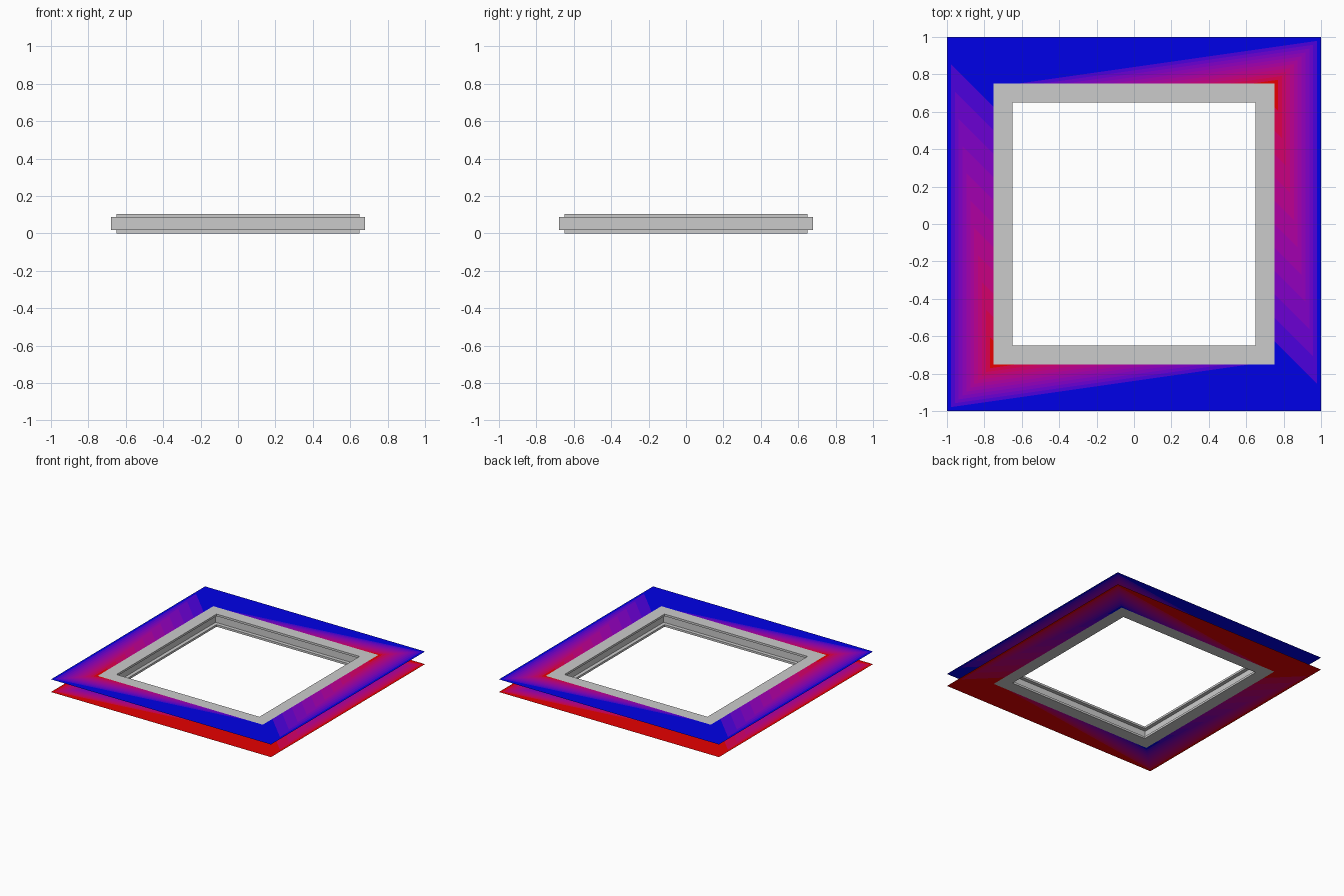
import bpy
from mathutils import Vector

if "Cube" in bpy.data.objects:
    bpy.data.objects.remove(bpy.data.objects["Cube"])

H = 0.104        # total height
LIP = 0.017      # height of the inner lips
OUT, MID, INN, WEB = 1.0, 0.75, 0.65, 0.68
BANDS = 12       # colour steps in each gradient
RED, BLUE = Vector((0.8, 0.0, 0.0)), Vector((0.0, 0.0, 0.8))


def make_object(name, verts, faces):
    mesh = bpy.data.meshes.new(name)
    mesh.from_pydata(verts, [], faces)
    obj = bpy.data.objects.new(name, mesh)
    bpy.context.collection.objects.link(obj)
    return obj


# Grey frame: channel profile (half width, z) swept round a square
profile = [(MID, 0), (INN, 0), (INN, LIP), (WEB, LIP),
           (WEB, H - LIP), (INN, H - LIP), (INN, H), (MID, H)]
corners = [(-1, -1), (1, -1), (1, 1), (-1, 1)]
verts = [(sx * r, sy * r, z) for r, z in profile for sx, sy in corners]
faces = [(4 * k + i, 4 * k + 4 + i, 4 * k + 4 + (i + 1) % 4, 4 * k + (i + 1) % 4)
         for k in range(len(profile) - 1) for i in range(4)]
make_object("channel_frame", verts, faces)


def flange(name, z, base, accent, up):
    """Flat square ring: base colour fading to accent at two inner corners."""
    verts, faces, levels = [], [], []

    def add(points, level):
        pts = [(p[0], p[1], z) for p in points]
        a, b, c = (Vector(p) for p in pts[:3])
        if ((b - a).cross(c - a).z > 0) != up:
            pts.reverse()
        faces.append(tuple(range(len(verts), len(verts) + len(pts))))
        verts.extend(pts)
        levels.append(level)

    def fade(tip, b, c):
        tip, b, c = Vector(tip), Vector(b), Vector(c)
        for i in range(BANDS):
            s, t = i / BANDS, (i + 1) / BANDS
            quad = [tip.lerp(b, t), tip.lerp(c, t)]
            quad += [tip.lerp(c, s), tip.lerp(b, s)] if i else [tip]
            add(quad, i)

    # Half of the ring, repeated with a half turn
    for s in (1, -1):
        o, m = s * OUT, s * MID
        fade((-m, -m), (-o, o), (-o, -o))
        fade((-m, -m), (-m, m), (-o, o))
        fade((-m, -m), (-o, -o), (m, -m))
        add([(-o, -o), (o, -o), (m, -m)], BANDS - 1)

    obj = make_object(name, verts, faces)
    for i in range(BANDS):
        mat = bpy.data.materials.new(f"{name}_shade_{i}")
        mat.diffuse_color = (*accent.lerp(base, i / (BANDS - 1)), 1)
        mat.use_nodes = True
        mat.node_tree.nodes["Principled BSDF"].inputs["Base Color"].default_value = mat.diffuse_color
        obj.data.materials.append(mat)
    for poly, level in zip(obj.data.polygons, levels):
        poly.material_index = level


# Upper and lower flanges
flange("upper_flange", H, BLUE, RED, True)
flange("lower_flange", 0, RED, BLUE, False)
